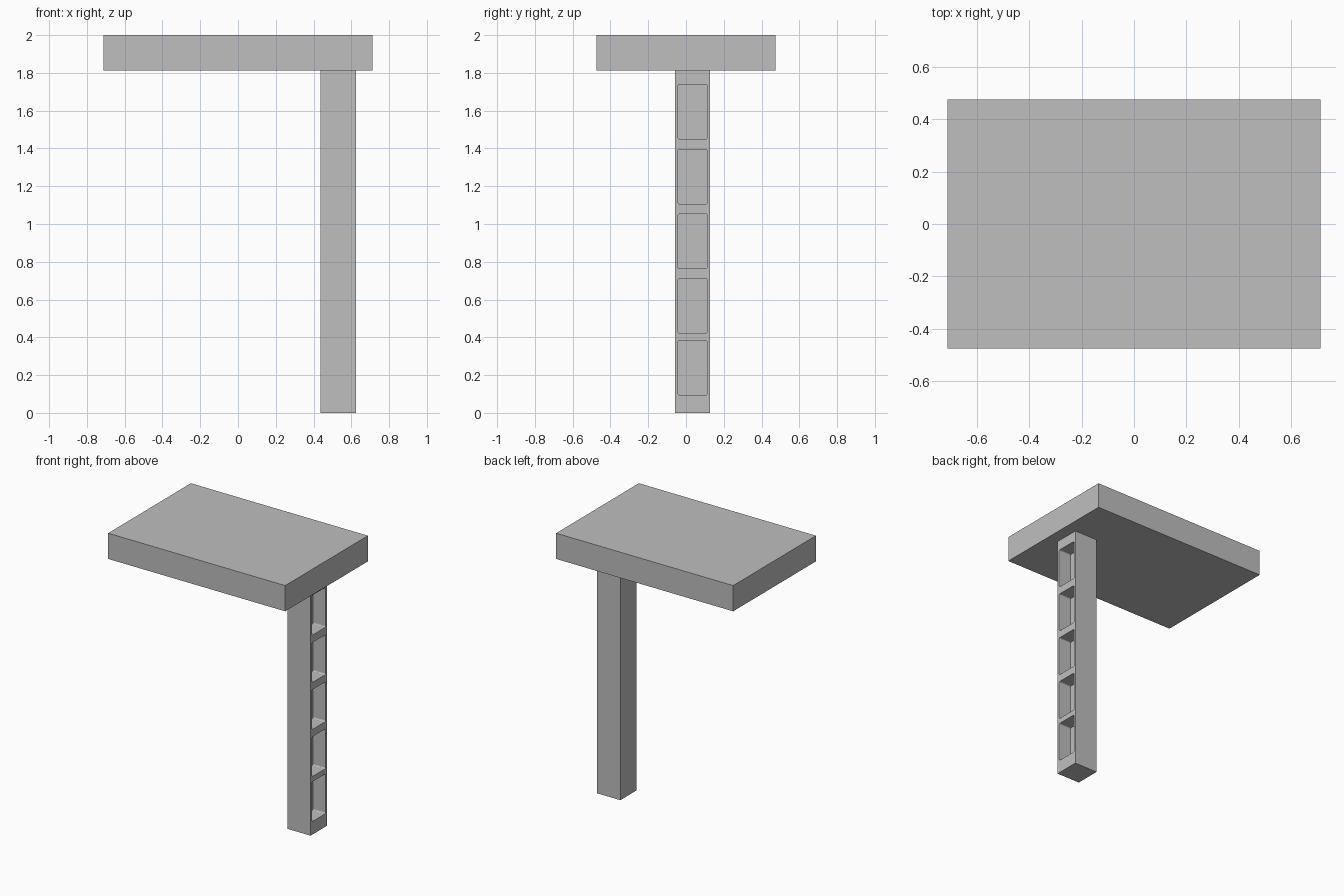
import bpy
import bmesh
from mathutils import Vector

cube = bpy.data.objects.get("Cube")
if cube:
    bpy.data.objects.remove(cube, do_unlink=True)

# Single plain grey
grey = bpy.data.materials.new("plain_grey")
grey.use_nodes = True
colour = (0.52, 0.52, 0.52, 1)
grey.diffuse_color = colour
grey.node_tree.nodes["Principled BSDF"].inputs["Base Color"].default_value = colour


def box(name, low, high, round_x=0):
    """Box between two corners, optionally rounding the edges along x."""
    low, high = Vector(low), Vector(high)
    bm = bmesh.new()
    bmesh.ops.create_cube(bm, size=1)
    for v in bm.verts:
        v.co = (low + high) / 2 + v.co * (high - low)
    if round_x:
        edges = [e for e in bm.edges
                 if abs(e.verts[0].co.x - e.verts[1].co.x) > 0.001]
        bmesh.ops.bevel(bm, geom=edges, offset=round_x, segments=3,
                        profile=0.5, affect='EDGES')
    mesh = bpy.data.meshes.new(name)
    bm.to_mesh(mesh)
    bm.free()
    mesh.materials.append(grey)
    obj = bpy.data.objects.new(name, mesh)
    bpy.context.collection.objects.link(obj)
    return obj


# Slab top and offset post
box("table_top", (-0.712, -0.475, 1.813), (0.712, 0.475, 2))
post = box("post", (0.438, -0.059, 0), (0.625, 0.128, 1.813))

# Column of five rounded pockets in the outer face of the post
for i, z in enumerate((0.095, 0.422, 0.764, 1.106, 1.45)):
    cutter = box(f"pocket_cutter_{i + 1}", (0.526, -0.042, z),
                 (0.7, 0.112, z + 0.289), round_x=0.008)
    cutter.hide_render = True
    cutter.hide_viewport = True
    cutter.display_type = 'WIRE'
    cut = post.modifiers.new(f"pocket_{i + 1}", 'BOOLEAN')
    cut.operation = 'DIFFERENCE'
    cut.solver = 'EXACT'
    cut.object = cutter
